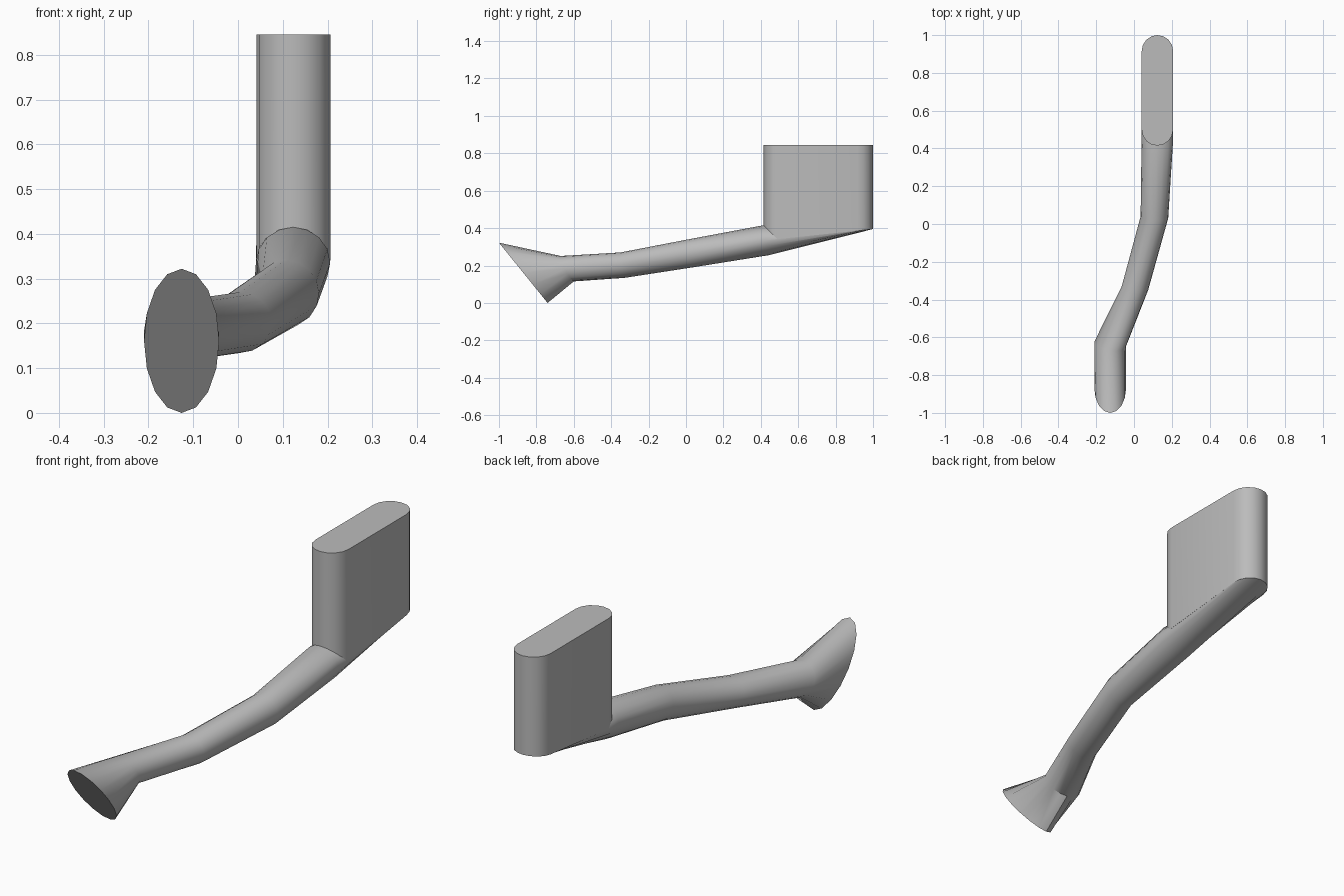
import bpy, bmesh, math
from mathutils import Vector

cube = bpy.data.objects.get("Cube")
if cube:
    bpy.data.objects.remove(cube, do_unlink=True)

grey = bpy.data.materials.new("plain grey")
grey.use_nodes = True
grey.diffuse_color = (0.5, 0.5, 0.5, 1)
grey.node_tree.nodes["Principled BSDF"].inputs["Base Color"].default_value = (0.5, 0.5, 0.5, 1)

SIDES = 16


def loft(name, rings):
    """Skin a list of equal-length point rings and cap both ends."""
    bm = bmesh.new()
    loops = [[bm.verts.new(p) for p in ring] for ring in rings]
    for a, b in zip(loops, loops[1:]):
        n = len(a)
        for i in range(n):
            j = (i + 1) % n
            bm.faces.new((a[i], a[j], b[j], b[i]))
    bm.faces.new(loops[0])
    bm.faces.new(loops[-1])
    bmesh.ops.recalc_face_normals(bm, faces=bm.faces)
    mesh = bpy.data.meshes.new(name)
    bm.to_mesh(mesh)
    bm.free()
    mesh.materials.append(grey)
    obj = bpy.data.objects.new(name, mesh)
    bpy.context.collection.objects.link(obj)
    bpy.ops.object.select_all(action='DESELECT')
    obj.select_set(True)
    bpy.context.view_layer.objects.active = obj
    bpy.ops.object.shade_smooth_by_angle(angle=math.radians(35))
    return obj


def ellipse(centre, side, up):
    """Ring spanned by a sideways and an upward half axis."""
    c, s, u = Vector(centre), Vector(side), Vector(up)
    angles = [2 * math.pi * i / SIDES for i in range(SIDES)]
    return [c + s * math.cos(a) + u * math.sin(a) for a in angles]


# Curved pipe from the flared mouth to the rounded underside of the block
loft("pipe", [
    ellipse((-0.126, -0.87, 0.161), (0.084, 0, 0), (0, -0.13, 0.161)),
    ellipse((-0.126, -0.635, 0.183), (0.084, -0.012, 0), (0, -0.035, 0.068)),
    ellipse((0.005, -0.34, 0.202), (0.07, -0.01, 0), (0, -0.01, 0.068)),
    ellipse((0.108, 0.035, 0.267), (0.073, -0.005, 0), (0, -0.012, 0.075)),
    ellipse((0.123, 0.427, 0.335), (0.083, 0, 0), (0, -0.014, 0.08)),
    ellipse((0.124, 0.917, 0.386), (0.083, 0, 0), (0, -0.083, -0.009)),
])

# Upright block with round ends and a sloping lower edge
RADIUS, FRONT, BACK, TOP = 0.083, 0.498, 0.917, 0.845
outline = []
for centre_y, start in ((BACK, 0), (FRONT, math.pi)):
    for i in range(SIDES // 2 + 1):
        a = start + 2 * math.pi * i / SIDES
        outline.append((0.124 + RADIUS * math.cos(a), centre_y + RADIUS * math.sin(a)))
loft("block", [
    [(x, y, 0.386 + 0.104 * (y - BACK)) for x, y in outline],
    [(x, y, TOP) for x, y in outline],
])
